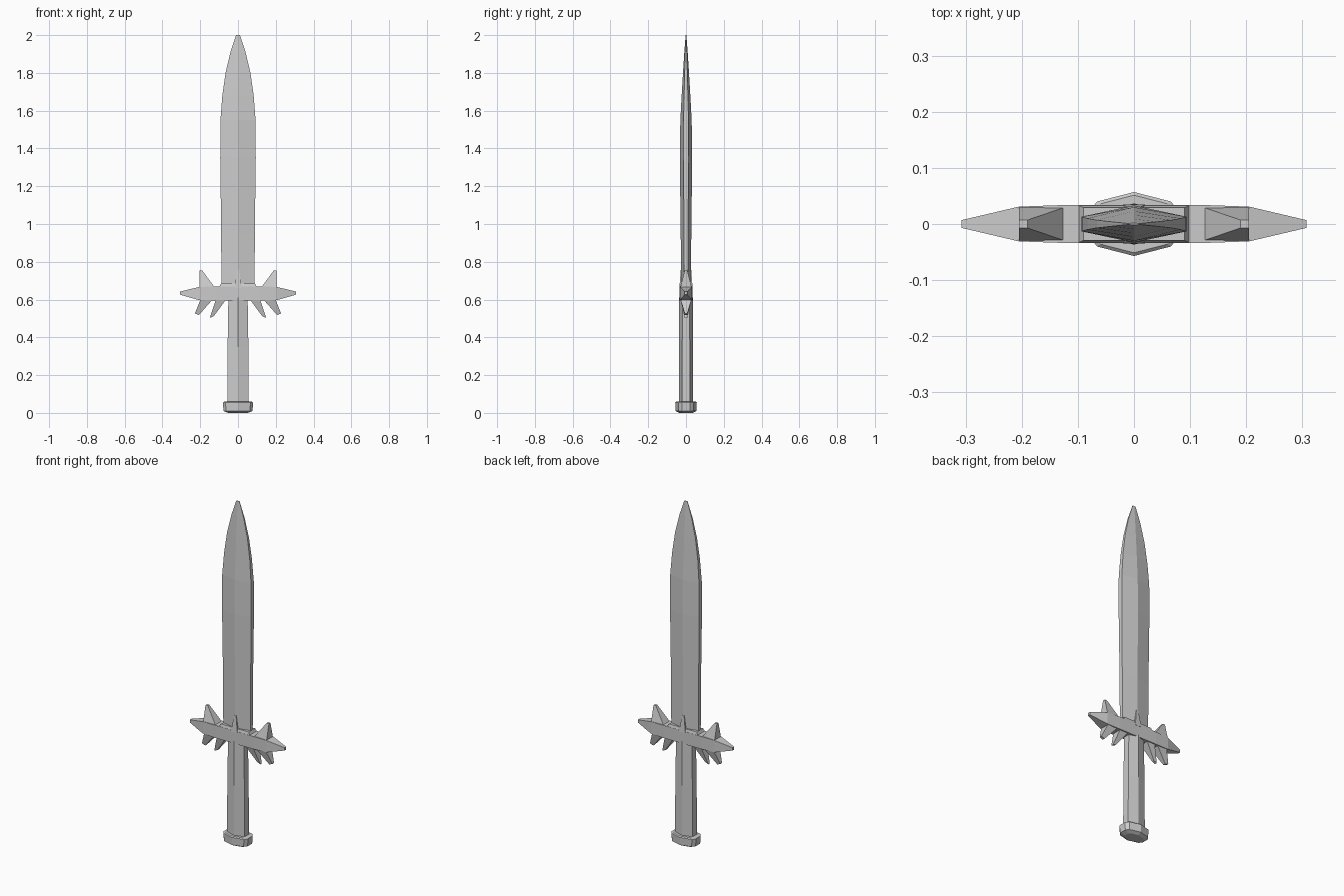
import bpy, bmesh

if "Cube" in bpy.data.objects:
    bpy.data.objects.remove(bpy.data.objects["Cube"])


def loft(name, rings, mirror=False):
    """Skin a list of equal-length rings, cap both ends, optionally mirror in x."""
    bm = bmesh.new()
    rows = [[bm.verts.new(p) for p in ring] for ring in rings]
    n = len(rows[0])
    for a, b in zip(rows, rows[1:]):
        for i in range(n):
            j = (i + 1) % n
            bm.faces.new((a[i], a[j], b[j], b[i]))
    bm.faces.new(rows[0][::-1])
    bm.faces.new(rows[-1])
    bmesh.ops.recalc_face_normals(bm, faces=bm.faces)
    mesh = bpy.data.meshes.new(name)
    bm.to_mesh(mesh)
    bm.free()
    ob = bpy.data.objects.new(name, mesh)
    bpy.context.collection.objects.link(ob)
    if mirror:
        ob.modifiers.new("Mirror", 'MIRROR').use_mirror_merge = False
    return ob


def hexagon(w, ridge, edge, z):
    """Flattened hexagon with a ridge at the middle of front and back."""
    return [(w, -edge, z), (w, edge, z), (0, ridge, z),
            (-w, edge, z), (-w, -edge, z), (0, -ridge, z)]


def rect_z(x0, x1, y, z0, z1=None):
    """Four-sided ring running along x, z0 and z1 being the heights of its ends."""
    z1 = z0 if z1 is None else z1
    return [(x0, -y, z0), (x1, -y, z1), (x1, y, z1), (x0, y, z0)]


def rect_x(x, y, z0, z1):
    return [(x, -y, z0), (x, y, z0), (x, y, z1), (x, -y, z1)]


# Blade: half width, ridge depth, edge depth, height
loft("blade", [hexagon(*s) for s in [
    (.088, .026, .010, .64), (.089, .028, .011, .95), (.094, .033, .013, 1.35),
    (.093, .030, .013, 1.55), (.083, .023, .010, 1.68), (.066, .016, .007, 1.80),
    (.040, .009, .004, 1.91), (.010, .002, .001, 2.0)]])

# Handle
loft("handle", [hexagon(.057, .037, .020, .05), hexagon(.055, .037, .020, .35),
                hexagon(.051, .036, .019, .61)])


# Pommel, slightly domed underneath
def pommel_ring(s, z):
    half = [(0, -.057), (.066, -.040), (.08, -.022), (.08, .022), (.066, .040)]
    pts = half + [(-x, -y) for x, y in half]
    return [(x * s, y * s, z) for x, y in pts]


loft("pommel", [pommel_ring(.65, 0), pommel_ring(.96, .010),
                pommel_ring(1, .055), pommel_ring(.9, .060)])

# Crossguard bar with pointed ends
loft("crossguard", [rect_x(*s) for s in [
    (-.307, .007, .626, .642), (-.205, .031, .597, .667), (-.12, .034, .595, .669),
    (.12, .034, .595, .669), (.205, .031, .597, .667), (.307, .007, .626, .642)]])

# Collar and small central spikes at the blade root
loft("blade_collar", [rect_z(-.10, .10, .034, .665), rect_z(-.09, .09, .029, .684)])
loft("root_spike", [rect_z(-.02, .02, .035, .66), rect_z(-.007, .007, .028, .757)])

# Guard spikes
loft("upper_spike", [rect_z(.12, .205, .031, .66),
                     rect_z(.19, .205, .007, .755)], True)
loft("outer_lower_spike", [rect_z(.13, .197, .030, .605),
                           rect_z(.207, .228, .007, .518, .526)], True)
loft("inner_lower_spike", [rect_z(.06, .115, .030, .605),
                           rect_z(.128, .149, .007, .512, .503)], True)
